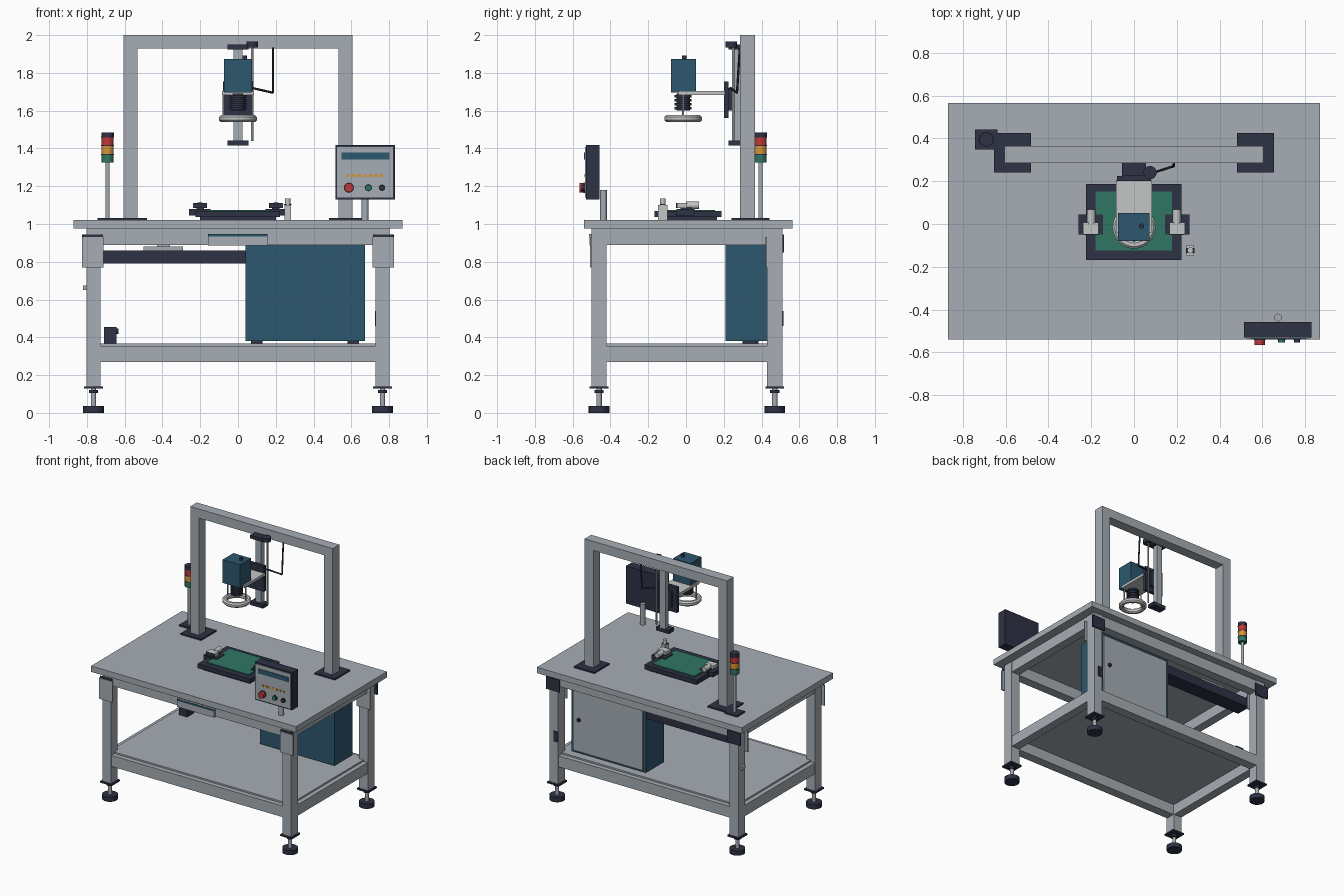
import bpy, bmesh, math
from mathutils import Vector

if "Cube" in bpy.data.objects:
    bpy.data.objects.remove(bpy.data.objects["Cube"])

def mat(name, r, g, b):
    m = bpy.data.materials.new(name)
    m.diffuse_color = (r, g, b, 1)
    m.use_nodes = True
    m.node_tree.nodes["Principled BSDF"].inputs["Base Color"].default_value = m.diffuse_color
    return m

GREY = mat("frame grey", .38, .42, .455)
LIGHT = mat("light grey", .55, .56, .56)
DARK = mat("dark slate", .027, .032, .058)
BLUE = mat("steel blue", .026, .095, .156)
GREEN = mat("green", .03, .18, .127)
RED = mat("red", .51, .04, .04)
AMBER = mat("amber", .68, .30, .04)

def finish(name, bm, m, smooth=False):
    bmesh.ops.recalc_face_normals(bm, faces=bm.faces)
    me = bpy.data.meshes.new(name)
    bm.to_mesh(me)
    bm.free()
    me.materials.append(m)
    ob = bpy.data.objects.new(name, me)
    bpy.context.collection.objects.link(ob)
    if smooth:
        bpy.ops.object.select_all(action='DESELECT')
        bpy.context.view_layer.objects.active = ob
        ob.select_set(True)
        bpy.ops.object.shade_smooth_by_angle(angle=math.radians(35))
    return ob

def box(name, x, y, z, m):
    """Box from (min, max) ranges."""
    bm = bmesh.new()
    bmesh.ops.create_cube(bm, size=1)
    for v in bm.verts:
        for i, (a, b) in enumerate((x, y, z)):
            v.co[i] = a if v.co[i] < 0 else b
    return finish(name, bm, m)

def rod(name, p, q, r, m, n=24):
    """Cylinder between two points."""
    p, q = Vector(p), Vector(q)
    bm = bmesh.new()
    bmesh.ops.create_cone(bm, cap_ends=True, segments=n, radius1=r, radius2=r, depth=(q - p).length)
    turn = Vector((0, 0, 1)).rotation_difference(q - p).to_matrix()
    for v in bm.verts:
        v.co = turn @ v.co + (p + q) / 2
    return finish(name, bm, m, True)

def post(name, x, y, z0, z1, r, m):
    return rod(name, (x, y, z0), (x, y, z1), r, m)

# Table top and lower shelf
box("table_top", (-.87, .87), (-.54, .565), (.975, 1.02), GREY)
box("shelf", (-.765, .765), (-.46, .47), (.352, .367), GREY)

# Legs with levelling feet
for sx in (-1, 1):
    for yc in (-.46, .47):
        x = sx * .765
        box("leg", (x - .037, x + .037), (yc - .04, yc + .04), (.135, .975), GREY)
        box("leg_plate", (x - .05, x + .05), (yc - .05, yc + .05), (.128, .14), DARK)
        post("foot_stem", x, yc, .03, .13, .014, GREY)
        post("foot_nut", x, yc, .106, .12, .024, DARK)
        post("foot_pad", x, yc, 0, .036, .055, DARK)
        # Gusset plates on the leg fronts
        box("gusset", (sx * .768 - .057, sx * .768 + .057), (yc - .049, yc - .04), (.77, .93), GREY)
    # Dark corner plates on the outer faces
    xs = sx * .768
    box("front_corner_plate", (xs - .053, xs + .053), (-.504, -.50), (.925, .945), DARK)
    box("back_corner_plate", (xs - .057, xs + .057), (.51, .52), (.85, .945), DARK)

# Rails between the legs, top and bottom
for z in ((.89, .975), (.27, .355)):
    for yc in (-.46, .47):
        box("long_rail", (-.73, .73), (yc - .036, yc + .036), z, GREY)
    for x in (-.765, .765):
        box("side_rail", (x - .034, x + .034), (-.42, .43), z, GREY)

# Control cabinet with rear door
box("cabinet", (.04, .672), (.21, .43), (.38, .89), BLUE)
box("cabinet_door", (.06, .652), (.43, .439), (.395, .872), GREY)
rod("door_knob", (.60, .439, .64), (.60, .452, .64), .014, DARK)
for x in (.10, .61):
    box("cabinet_foot", (x - .03, x + .03), (.30, .37), (.365, .38), DARK)

# Cable tray with junction box
box("cable_tray", (-.73, .04), (.30, .42), (.79, .86), DARK)
box("junction_box", (-.50, -.29), (.31, .41), (.86, .88), GREY)
box("junction_lid", (-.43, -.36), (.33, .39), (.88, .89), GREY)

# Front drawer
box("drawer", (-.16, .155), (-.51, -.49), (.885, .948), GREY)
box("drawer_strip", (-.16, .155), (-.514, -.51), (.934, .946), BLUE)

# Power unit on the shelf and small leg fittings
box("power_unit", (-.71, -.642), (.30, .385), (.367, .455), DARK)
rod("power_plug", (-.642, .34, .432), (-.632, .34, .432), .014, DARK)
box("leg_socket", (.725, .765), (.51, .517), (.46, .54), DARK)
box("leg_clip", (-.82, -.802), (.45, .49), (.65, .675), GREY)

# Portal frame
for sx in (-1, 1):
    xc = sx * .568
    box("portal_post", (xc - .037, xc + .037), (.285, .365), (1.03, 1.93), GREY)
    box("portal_base", (xc - .087, xc + .087), (.24, .425), (1.02, 1.031), DARK)
box("portal_beam", (-.605, .605), (.285, .365), (1.93, 2.0), GREY)

# Signal tower
lx, ly = -.69, .395
box("tower_base", (lx - .053, lx + .053), (ly - .047, ly + .047), (1.02, 1.032), DARK)
post("tower_pole", lx, ly, 1.03, 1.325, .011, GREY)
for name, m, z in (("green_lamp", GREEN, 1.325), ("amber_lamp", AMBER, 1.371), ("red_lamp", RED, 1.417)):
    post(name, lx, ly, z, z + .041, .032, m)
    post("lamp_ring", lx, ly, z + .041, z + .046, .034, DARK)
post("tower_cap", lx, ly, 1.463, 1.485, .033, DARK)

# Vertical slide
box("slide_column", (-.024, .024), (.245, .285), (1.43, 1.94), GREY)
box("slide_top", (-.055, .055), (.225, .287), (1.925, 1.95), DARK)
box("slide_bottom", (-.055, .055), (.225, .287), (1.415, 1.443), DARK)
post("slide_motor", .075, .24, 1.935, 1.965, .031, DARK)
post("slide_screw", .075, .25, 1.44, 1.935, .006, GREY)
box("carriage", (-.08, .08), (.20, .225), (1.56, 1.755), DARK)
box("carriage_block", (-.045, .045), (.225, .246), (1.60, 1.72), DARK)
box("camera_arm", (-.085, .085), (-.04, .205), (1.683, 1.703), LIGHT)

# Hanging cable
pts = [(.185, .285, 1.935), (.185, .27, 1.695), (.075, .235, 1.72)]
for a, b in zip(pts, pts[1:]):
    rod("cable", a, b, .006, DARK, 10)

# Camera, ribbed lens and ring light
cy = -.015
box("camera", (-.075, .073), (-.08, .052), (1.695, 1.873), BLUE)
post("camera_connector", .035, -.01, 1.873, 1.892, .012, DARK)
post("lens", 0, cy, 1.60, 1.69, .036, DARK)
for i in range(4):
    z = 1.607 + i * .021
    post("lens_rib", 0, cy, z, z + .012, .045, DARK)
bm = bmesh.new()
section = [(.066, 1.548), (.074, 1.54), (.09, 1.54), (.1, 1.55), (.1, 1.566), (.09, 1.576), (.074, 1.576), (.066, 1.568)]
vs = [bm.verts.new((r, cy, z)) for r, z in section]
es = [bm.edges.new((vs[i], vs[i - 1])) for i in range(len(vs))]
bmesh.ops.spin(bm, geom=vs + es, cent=(0, cy, 0), axis=(0, 0, 1), angle=math.tau, steps=40, use_merge=True)
bmesh.ops.remove_doubles(bm, verts=bm.verts, dist=1e-4)
finish("ring_light", bm, LIGHT, True)
for sx in (-1, 1):
    post("ring_hanger", sx * .078, cy, 1.57, 1.69, .005, GREY)

# Control panel on its post
post("panel_post", .673, -.437, 1.02, 1.18, .018, GREY)
box("panel_body", (.515, .83), (-.53, -.457), (1.13, 1.418), DARK)
box("panel_face", (.525, .82), (-.535, -.53), (1.14, 1.408), GREY)
box("panel_display", (.547, .803), (-.539, -.535), (1.342, 1.378), BLUE)
for i in range(7):
    x = .575 + i * .029
    box("indicator_mark", (x, x + .019), (-.538, -.535), (1.248, 1.264), AMBER)
for name, x, r, y, m in (("stop_button", .587, .024, -.565, RED),
                         ("start_button", .69, .016, -.553, GREEN),
                         ("reset_button", .762, .014, -.553, DARK)):
    rod("button_collar", (x, -.535, 1.192), (x, -.542, 1.192), r + .003, DARK)
    rod(name, (x, -.54, 1.192), (x, y, 1.192), r, m)

# Work fixture
box("fixture_foot", (-.20, .20), (-.145, .165), (1.02, 1.036), DARK)
box("fixture_tray", (-.225, .222), (-.168, .188), (1.036, 1.068), DARK)
box("green_workpiece", (-.18, .178), (-.123, .153), (1.068, 1.075), GREEN)

# Side clamps
for s in (-1, 1):
    def span(a, b):
        return tuple(sorted((s * a, s * b)))
    box("clamp_base", span(.145, .26), (-.05, .045), (1.045, 1.08), DARK)
    box("clamp_neck", span(.18, .22), (-.03, .03), (1.08, 1.09), DARK)
    box("clamp_head", span(.165, .238), (-.046, .006), (1.086, 1.112), LIGHT)
    rod("clamp_rod", (s * .2, .0, 1.099), (s * .2, .068, 1.099), .019, LIGHT)
    box("clamp_jaw", span(.165, .236), (-.052, -.046), (1.086, 1.112), DARK)

# Standing sensor beside the fixture
box("sensor_body", (.246, .28), (-.148, -.098), (1.02, 1.10), LIGHT)
box("sensor_band", (.244, .282), (-.135, -.112), (1.10, 1.107), DARK)
post("sensor_head", .263, -.123, 1.10, 1.135, .014, LIGHT)
